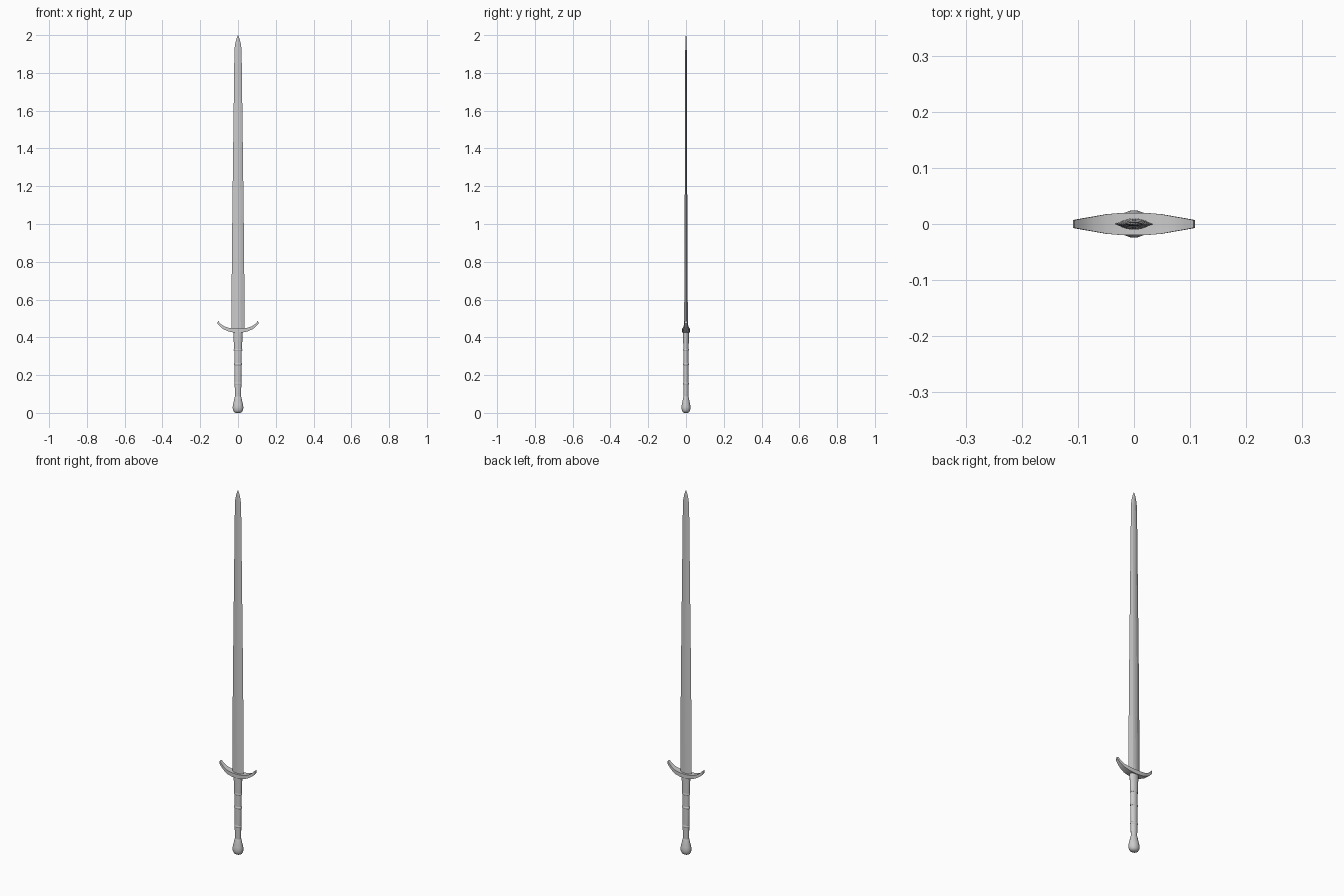
import bpy, bmesh, math

if "Cube" in bpy.data.objects:
    bpy.data.objects.remove(bpy.data.objects["Cube"])


def loft(name, rings, smooth=None):
    """Skin a list of equal-length point rings and cap both ends."""
    bm = bmesh.new()
    loops = [[bm.verts.new(p) for p in ring] for ring in rings]
    n = len(loops[0])
    for a, b in zip(loops, loops[1:]):
        for i in range(n):
            j = (i + 1) % n
            bm.faces.new((a[i], a[j], b[j], b[i]))
    bm.faces.new(loops[0][::-1])
    bm.faces.new(loops[-1])
    bmesh.ops.recalc_face_normals(bm, faces=bm.faces)
    mesh = bpy.data.meshes.new(name)
    bm.to_mesh(mesh)
    bm.free()
    ob = bpy.data.objects.new(name, mesh)
    bpy.context.collection.objects.link(ob)
    if smooth:
        bpy.ops.object.select_all(action='DESELECT')
        ob.select_set(True)
        bpy.context.view_layer.objects.active = ob
        bpy.ops.object.shade_smooth_by_angle(angle=math.radians(smooth))
    return ob


def turned(name, profile, sides=16):
    """Oval turned part from (z, half width, half depth) rows."""
    angles = [2 * math.pi * (i + 0.5) / sides for i in range(sides)]
    return loft(name, [[(rx * math.cos(a), ry * math.sin(a), z) for a in angles]
                       for z, rx, ry in profile], 35)


# blade: tapering section with bevelled edges and a flattened middle
section = [(1, 0), (0.42, 0.85), (0.1, 1), (-0.1, 1), (-0.42, 0.85),
           (-1, 0), (-0.42, -0.85), (-0.1, -1), (0.1, -1), (0.42, -0.85)]
blade = [(0.43, 0.035, 0.010), (0.75, 0.033, 0.0085), (1.05, 0.030, 0.007),
         (1.33, 0.0265, 0.006), (1.6, 0.023, 0.005), (1.92, 0.019, 0.004),
         (1.95, 0.016, 0.0035), (1.975, 0.010, 0.003), (1.99, 0.005, 0.002),
         (2.0, 0.0006, 0.0004)]
loft("blade", [[(u * w, v * t, z) for u, v in section] for z, w, t in blade])

# guard: upswept crossbar (x, bottom z, top z, half depth), mirrored to both sides
half = [(0, 0.425, 0.447, 0.020), (0.025, 0.426, 0.447, 0.0195),
        (0.05, 0.431, 0.450, 0.0175), (0.075, 0.442, 0.458, 0.013),
        (0.093, 0.455, 0.470, 0.010), (0.109, 0.473, 0.487, 0.007)]
stations = [(-x, b, t, d) for x, b, t, d in half[:0:-1]] + half
rings = []
for x, b, t, d in stations:
    lean = math.copysign(0.22, x) * (abs(x) / 0.109) * (t - b)
    rings.append([(x, -d, b), (x, d, b), (x - lean, d, t), (x - lean, -d, t)])
loft("guard", rings, 30)

# grip: wide upper sleeve, then a slimmer handle
turned("grip_sleeve", [(0.335, 0.0215, 0.0145), (0.43, 0.025, 0.0155)])
turned("grip", [(0.075, 0.0165, 0.0135), (0.16, 0.018, 0.0135),
                (0.26, 0.0195, 0.0135), (0.34, 0.020, 0.0135)])

# raised bands along the grip
for i, (z, rx) in enumerate([(0.155, 0.020), (0.258, 0.0215), (0.333, 0.023)]):
    turned(f"grip_band_{i + 1}", [(z - 0.006, rx - 0.002, 0.0135), (z - 0.003, rx, 0.0155),
                                  (z + 0.003, rx, 0.0155), (z + 0.006, rx - 0.002, 0.0135)])

# pommel: pear shape
turned("pommel", [(0.0, 0.012, 0.010), (0.005, 0.021, 0.018), (0.014, 0.027, 0.0225),
                  (0.028, 0.029, 0.0245), (0.044, 0.027, 0.0225), (0.062, 0.0225, 0.0185),
                  (0.08, 0.019, 0.0155), (0.086, 0.0165, 0.0135)])
